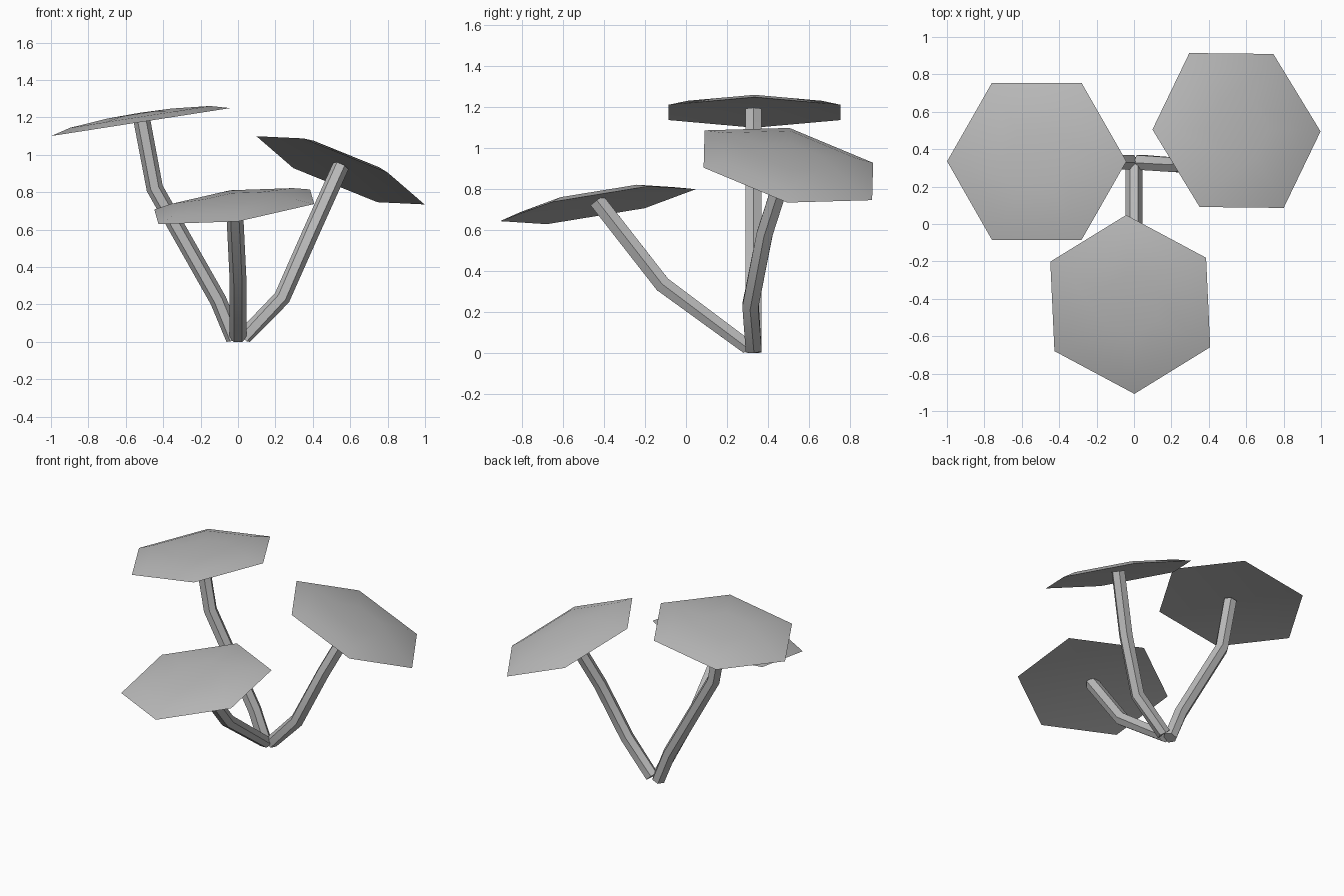
import bpy, bmesh, math
from mathutils import Vector

if "Cube" in bpy.data.objects:
    bpy.data.objects.remove(bpy.data.objects["Cube"], do_unlink=True)

grey = bpy.data.materials.new("plain_grey")
grey.use_nodes = True
grey.diffuse_color = (0.5, 0.5, 0.5, 1)
grey.node_tree.nodes["Principled BSDF"].inputs["Base Color"].default_value = (0.5, 0.5, 0.5, 1)

SIDES = 6


def finish(bm, name):
    bmesh.ops.recalc_face_normals(bm, faces=bm.faces)
    mesh = bpy.data.meshes.new(name)
    bm.to_mesh(mesh)
    bm.free()
    mesh.materials.append(grey)
    obj = bpy.data.objects.new(name, mesh)
    bpy.context.collection.objects.link(obj)
    bpy.ops.object.select_all(action="DESELECT")
    obj.select_set(True)
    bpy.context.view_layer.objects.active = obj
    bpy.ops.object.shade_smooth_by_angle(angle=math.radians(40))
    return obj


def ring(bm, centre, u, v, radius):
    turns = [math.tau * i / SIDES for i in range(SIDES)]
    return [bm.verts.new(centre + radius * (u * math.cos(a) + v * math.sin(a))) for a in turns]


def bridge(bm, low, high):
    for i in range(SIDES):
        j = (i + 1) % SIDES
        bm.faces.new((low[i], low[j], high[j], high[i]))


def fan(bm, loop, point):
    tip = bm.verts.new(point)
    for i in range(SIDES):
        bm.faces.new((loop[i], loop[(i + 1) % SIDES], tip))


def stem(name, path, radius=0.045):
    """Six-sided tube along a bent path, cut flat at the ground."""
    bm = bmesh.new()
    pts = [Vector(p) for p in path]
    rings = []
    for i, p in enumerate(pts):
        into = (p - pts[i - 1]).normalized() if i else Vector()
        out = (pts[i + 1] - p).normalized() if i + 1 < len(pts) else Vector()
        t = (into + out).normalized()
        u = (Vector((1, 0, 0)) - t * t.x).normalized()
        rings.append(ring(bm, p, u, t.cross(u), radius))
    for low, high in zip(rings, rings[1:]):
        bridge(bm, low, high)
    bm.faces.new(rings[0])
    bm.faces.new(rings[-1])
    for vert in bm.verts:
        vert.co.z = max(vert.co.z, 0)
    finish(bm, name)


def cap(name, centre, normal, corner, radius=0.485):
    """Shallow six-sided dome with a slightly hollow underside."""
    bm = bmesh.new()
    c, n = Vector(centre), Vector(normal).normalized()
    u = Vector(corner)
    u = (u - n * u.dot(n)).normalized()
    v = n.cross(u)
    rim, middle, upper = [ring(bm, c + n * h, u, v, radius * r)
                          for r, h in ((1, 0), (0.78, 0.028), (0.36, 0.046))]
    bridge(bm, rim, middle)
    bridge(bm, middle, upper)
    fan(bm, upper, c + n * 0.05)
    fan(bm, rim, c + n * 0.03)
    finish(bm, name)


# Stems fanning out from one foot
stem("tall_stem", [(-0.02, 0.33, 0.01), (-0.105, 0.33, 0.22),
                   (-0.445, 0.33, 0.82), (-0.515, 0.33, 1.19)])
stem("left_stem", [(0.03, 0.33, 0.02), (0.235, 0.315, 0.235),
                   (0.39, 0.385, 0.585), (0.55, 0.5, 0.94)])
stem("front_stem", [(0, 0.305, 0.02), (0, -0.115, 0.335), (-0.02, -0.435, 0.745)])

# Tilted caps
cap("tall_cap", (-0.52, 0.335, 1.175), (-0.156, 0, 1), (1, 0, 0.156))
cap("left_cap", (0.548, 0.5, 0.917), (0.408, 0.22, 1), (0.448, -0.005, -0.182))
cap("front_cap", (-0.02, -0.43, 0.722), (-0.125, -0.169, 1), (-0.022, 0.475, 0.078))
